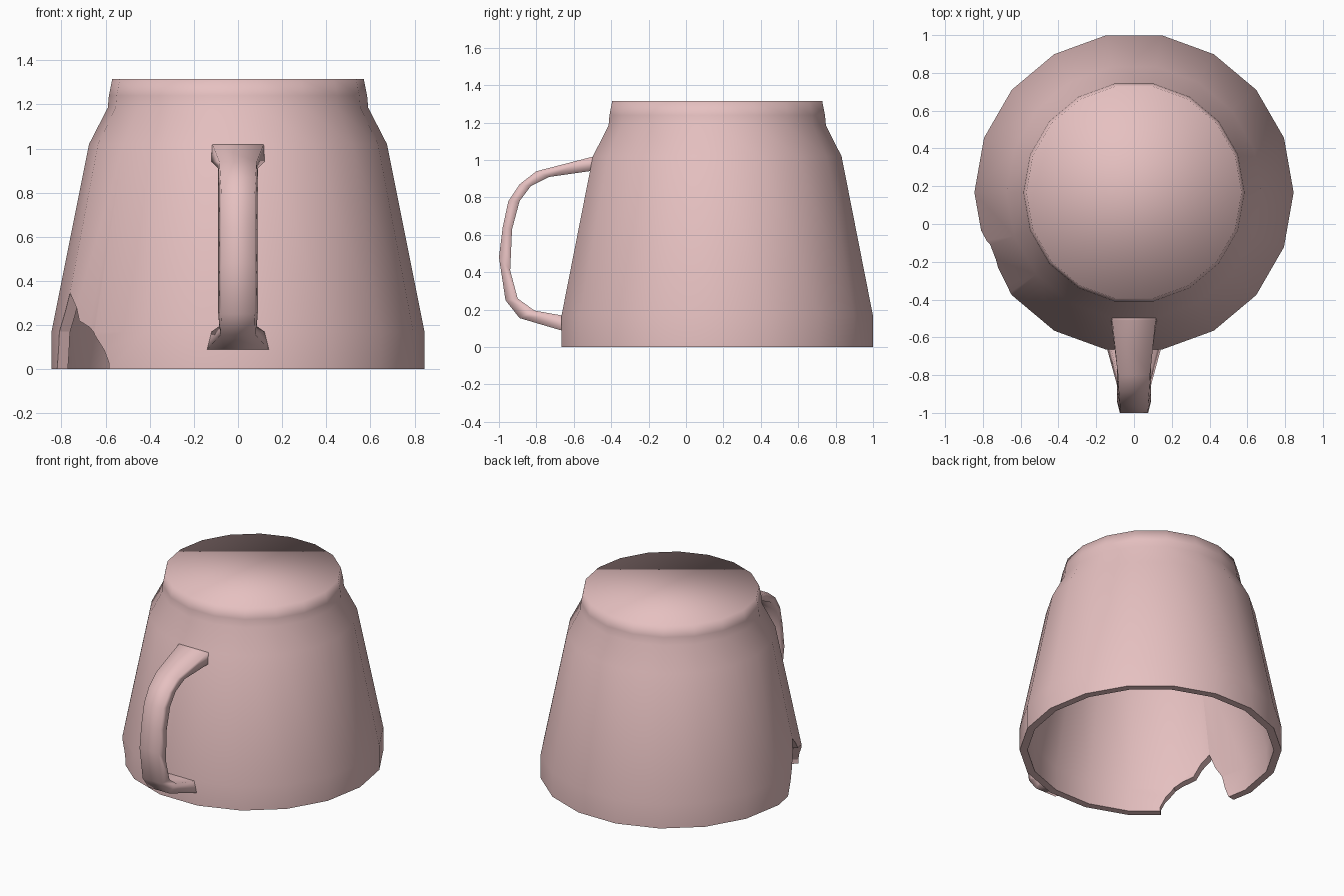
import bpy, bmesh, math
from math import sin, cos, radians

if "Cube" in bpy.data.objects:
    bpy.data.objects.remove(bpy.data.objects["Cube"])

SIDES = 18
CY = 0.167          # cup axis sits behind the origin to make room for the handle

clay = bpy.data.materials.new("pink_clay")
clay.diffuse_color = (0.79, 0.53, 0.53, 1)
clay.use_nodes = True
clay.node_tree.nodes["Principled BSDF"].inputs["Base Color"].default_value = clay.diffuse_color


def polar(r, deg, z):
    return (r * cos(radians(deg)), CY + r * sin(radians(deg)), z)


def loft(name, rings):
    """Bridge rings of equal point count and cap both ends."""
    bm = bmesh.new()
    loops = [[bm.verts.new(p) for p in ring] for ring in rings]
    n = len(loops[0])
    for a, b in zip(loops, loops[1:]):
        for i in range(n):
            j = (i + 1) % n
            bm.faces.new((a[i], a[j], b[j], b[i]))
    bm.faces.new(loops[0])
    bm.faces.new(loops[-1])
    bmesh.ops.recalc_face_normals(bm, faces=bm.faces)
    mesh = bpy.data.meshes.new(name)
    bm.to_mesh(mesh)
    bm.free()
    ob = bpy.data.objects.new(name, mesh)
    bpy.context.collection.objects.link(ob)
    mesh.materials.append(clay)
    return ob


def activate(ob):
    bpy.ops.object.select_all(action='DESELECT')
    ob.select_set(True)
    bpy.context.view_layer.objects.active = ob


# Upturned cup: outer wall from base down to the rim, then back up the inside
outer = [(0.57, 1.315), (0.585, 1.24), (0.59, 1.185), (0.675, 1.02), (0.845, 0.17), (0.845, 0)]
inner = [(0.795, 0), (0.795, 0.165), (0.625, 1.0), (0.54, 1.17), (0.525, 1.265)]
cup = loft("cup_body", [[polar(r, i * 360 / SIDES, z) for i in range(SIDES)]
                        for r, z in outer + inner])
activate(cup)
bpy.ops.object.shade_smooth_by_angle(angle=radians(85))

# Broken chip in the rim, as (angle, height) outline cut radially
chip = [(190, -0.1), (190, 0), (194, 0.17), (200, 0.345), (209, 0.22),
        (219, 0.17), (225.5, 0.03), (225.5, -0.1)]
cutter = loft("chip_cutter", [[polar(r, a, z) for a, z in chip] for r in (0.6, 1.0)])
cutter.hide_render = True
mod = cup.modifiers.new("chip", 'BOOLEAN')
mod.operation = 'DIFFERENCE'
mod.solver = 'EXACT'
mod.object = cutter
activate(cup)
bpy.ops.object.modifier_apply(modifier=mod.name)
bpy.data.objects.remove(cutter)

# Handle: outer (y, z), inner (y, z), outer and inner half widths
sections = [
    (-0.47, 1.025, -0.49, 0.945, 0.12, 0.125),
    (-0.51, 1.015, -0.52, 0.94, 0.115, 0.12),
    (-0.80, 0.94, -0.73, 0.91, 0.085, 0.09),
    (-0.89, 0.87, -0.83, 0.86, 0.08, 0.09),
    (-0.95, 0.78, -0.89, 0.78, 0.075, 0.09),
    (-0.98, 0.64, -0.93, 0.63, 0.075, 0.09),
    (-1.00, 0.48, -0.94, 0.41, 0.075, 0.09),
    (-0.965, 0.25, -0.90, 0.26, 0.075, 0.09),
    (-0.89, 0.155, -0.81, 0.195, 0.08, 0.085),
    (-0.67, 0.09, -0.67, 0.17, 0.14, 0.12),
    (-0.64, 0.085, -0.64, 0.165, 0.14, 0.12),
]
handle = loft("handle", [[(-wo, yo, zo), (wo, yo, zo), (wi, yi, zi), (-wi, yi, zi)]
                         for yo, zo, yi, zi, wo, wi in sections])
activate(handle)
bpy.ops.object.shade_smooth_by_angle(angle=radians(120))
